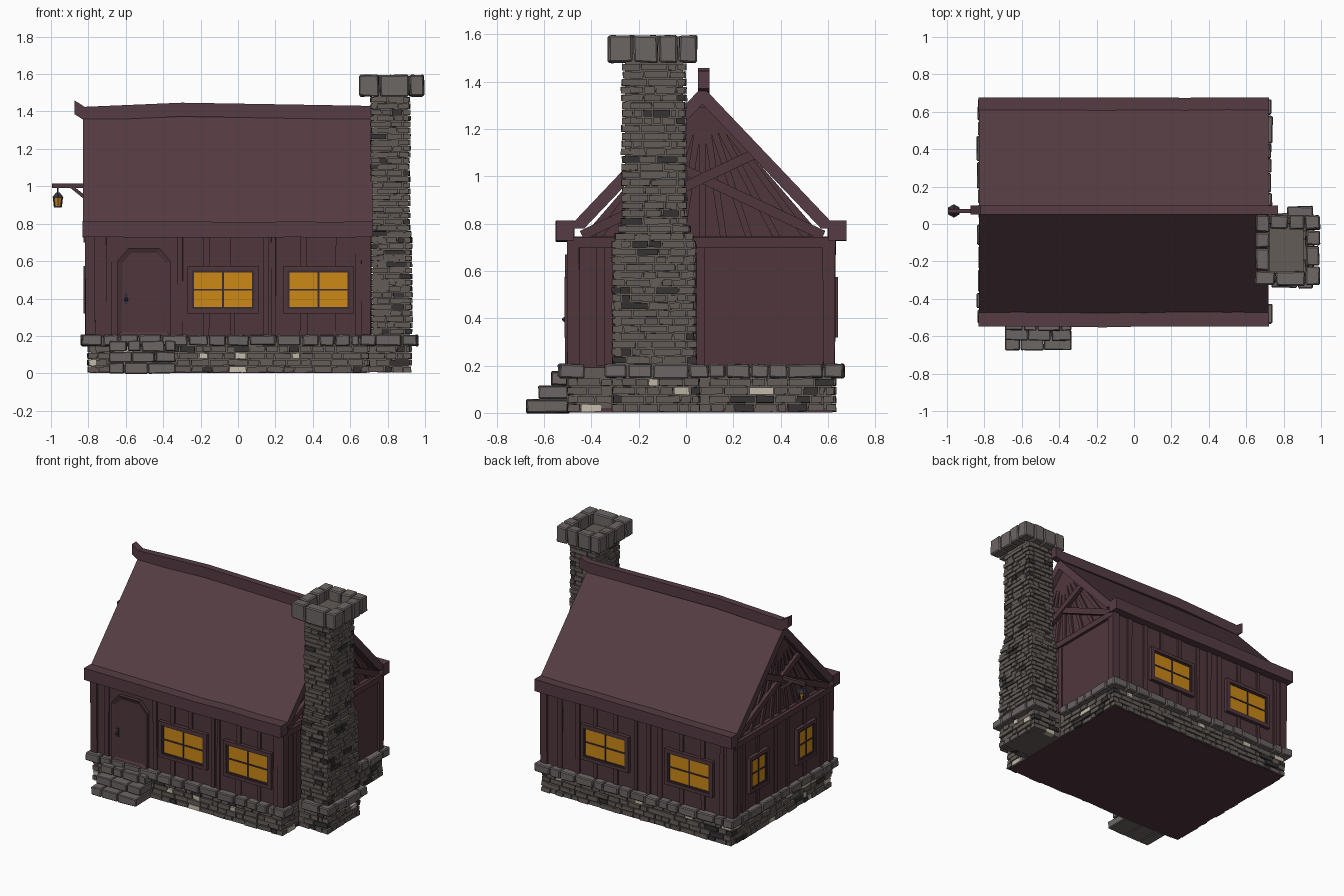
import bpy, bmesh, math, random
from mathutils import Vector, Matrix

if "Cube" in bpy.data.objects:
    bpy.data.objects.remove(bpy.data.objects["Cube"])

random.seed(4)
R = random.uniform


def mat(name, rgb):
    m = bpy.data.materials.new(name)
    m.diffuse_color = (*rgb, 1)
    m.use_nodes = True
    m.node_tree.nodes["Principled BSDF"].inputs["Base Color"].default_value = m.diffuse_color
    return m


ROOF = mat("roof_wood", (0.090, 0.045, 0.056))
WOOD = mat("wall_wood", (0.078, 0.037, 0.046))
TRIM = mat("dark_trim", (0.042, 0.025, 0.036))
BRICK = mat("brick_grey", (0.125, 0.106, 0.096))
DARK = mat("brick_dark", (0.036, 0.033, 0.032))
PALE = mat("brick_pale", (0.55, 0.50, 0.40))
STONE = mat("cap_stone", (0.150, 0.133, 0.127))
GLASS = mat("lit_glass", (0.60, 0.246, 0.008))
IRON = mat("iron", (0.035, 0.030, 0.045))


def make(name, bm, mats, bevel=0):
    bmesh.ops.recalc_face_normals(bm, faces=bm.faces)
    me = bpy.data.meshes.new(name)
    bm.to_mesh(me)
    bm.free()
    for m in mats:
        me.materials.append(m)
    ob = bpy.data.objects.new(name, me)
    bpy.context.collection.objects.link(ob)
    if bevel:
        b = ob.modifiers.new("bevel", 'BEVEL')
        b.width, b.segments = bevel, 1
    return ob


def box(bm, lo, hi, mi=0, M=None, j=0):
    vs = bmesh.ops.create_cube(bm, size=1)["verts"]
    for v in vs:
        p = Vector([lo[i] + (v.co[i] + .5) * (hi[i] - lo[i]) + R(-j, j) for i in range(3)])
        v.co = M @ p if M else p
    for f in {f for v in vs for f in v.link_faces}:
        f.material_index = mi


def frame(o, x, y, z):
    M = Matrix((x, y, z)).transposed().to_4x4()
    M.translation = o
    return M


def bar(bm, p, q, w, d, n, mi=0):
    p, q, n = Vector(p), Vector(q), Vector(n)
    x = (q - p).normalized()
    box(bm, (0, -w / 2, -d / 2), ((q - p).length, w / 2, d / 2), mi, frame(p, x, n.cross(x), n))


def prism(bm, pts, vec):
    a = [bm.verts.new(p) for p in pts]
    b = [bm.verts.new(Vector(p) + Vector(vec)) for p in pts]
    n = len(a)
    for i in range(n):
        bm.faces.new((a[i], a[(i + 1) % n], b[(i + 1) % n], b[i]))
    bm.faces.new(b)
    return bm.faces.new(a[::-1])


def sweep(bm, path, hw, hh):
    rings = [[bm.verts.new((x, y + a * hw, z + b * hh)) for a, b in ((-1, -1), (1, -1), (1, 1), (-1, 1))]
             for x, y, z in path]
    for r, s in zip(rings, rings[1:]):
        for i in range(4):
            bm.faces.new((r[i], r[(i + 1) % 4], s[(i + 1) % 4], s[i]))
    bm.faces.new(rings[0])
    bm.faces.new(rings[-1])


def course(bm, outline, z0, z1, depth, lens, row=0, gap=.006, j=.002, out=.005, pick=lambda: 0):
    """one row of stones walked around a counter-clockwise outline"""
    n = len(outline)
    for i in range(n):
        a, b = Vector(outline[i]), Vector(outline[(i + 1) % n])
        u = (b - a).normalized()
        M = frame((a.x, a.y, 0), (u.x, u.y, 0), (u.y, -u.x, 0), (0, 0, -1))
        t, end = (0, (b - a).length - depth) if row % 2 == 0 else (depth, (b - a).length)
        while t < end - .005:
            s = min(t + R(*lens), end)
            if end - s < lens[0] * .6:
                s = end
            box(bm, (t, -depth, -z1), (s - gap, R(-out, out), -z0 - gap), pick(), M, j)
            t = s


def rect(x0, y0, x1, y1):
    return [(x0, y0), (x1, y0), (x1, y1), (x0, y1)]


def base_outline(o):
    return [(-.8 - o, -.5 - o), (.7 + o, -.5 - o), (.7 + o, -.31 - o), (.925 + o, -.31 - o),
            (.925 + o, .06 + o), (.7 + o, .06 + o), (.7 + o, .63 + o), (-.8 - o, .63 + o)]


# foundation: core, brick rows, capping stones
bm = bmesh.new()
prism(bm, [(x, y, .008) for x, y in base_outline(-.014)], (0, 0, .185))
make("foundation_core", bm, [BRICK])
bm = bmesh.new()
for r in range(4):
    course(bm, base_outline(0), r * .036, r * .036 + .036, .04, (.04, .11), r,
           pick=lambda: random.choices((0, 1, 2), (80, 10, 10))[0])
make("foundation_bricks", bm, [BRICK, DARK, PALE])
bm = bmesh.new()
course(bm, base_outline(.035), .142, .205, .08, (.07, .15), 0, .006, .004, .006)
make("foundation_cap_stones", bm, [STONE], .006)
bm = bmesh.new()
box(bm, (-.79, -.49, .002), (.69, .62, .02))
make("floor", bm, [WOOD])

# front steps
bm = bmesh.new()
for i in range(3):
    x = -.69
    while x < -.335:
        e = min(x + R(.07, .13), -.33)
        e = -.33 if -.33 - e < .05 else e
        box(bm, (x, -.675 + i * .053, i * .059), (e - .005, -.49, i * .059 + .056), 0, None, .003)
        x = e
make("front_steps", bm, [STONE], .005)

# chimney: core, brick rows (wide below, narrow above), hollow cap
bm = bmesh.new()
box(bm, (.722, -.30, .19), (.917, .03, .75))
box(bm, (.725, -.257, .75), (.905, -.013, 1.52))
make("chimney_core", bm, [BRICK])
bm = bmesh.new()
ROWS = 39
for r in range(ROWS):
    z = .205 + r * 1.27 / ROWS
    k = min(max((z - .70) / .10, 0), 1)
    course(bm, rect(.71, -.31 + .04 * k, .928 - .01 * k, .04 - .04 * k), z, z + 1.27 / ROWS, .035, (.035, .12), r,
           pick=lambda: random.choices((0, 1), (91, 9))[0])
make("chimney_bricks", bm, [BRICK, DARK])
bm = bmesh.new()
course(bm, rect(.648, -.328, .995, .047), 1.475, 1.595, .075, (.08, .13), 0, .006, .004, .003)
make("chimney_cap_stones", bm, [STONE], .007)

# walls
bm = bmesh.new()
box(bm, (-.80, -.487, .19), (.695, .617, .745))
make("walls", bm, [WOOD])

FRONT = frame((0, -.487, 0), (1, 0, 0), (0, -1, 0), (0, 0, 1))
BACK = frame((0, .617, 0), (1, 0, 0), (0, 1, 0), (0, 0, 1))
LEFT = frame((-.80, 0, 0), (0, 1, 0), (-1, 0, 0), (0, 0, 1))
RIGHT = frame((.695, 0, 0), (0, 1, 0), (1, 0, 0), (0, 0, 1))

# vertical battens
bm = bmesh.new()
for M, spots in ((FRONT, (-.69, -.31, -.17, -.03, .15, .19, .35, .51, .645)),
                 (BACK, (-.72, -.57, -.40, -.23, -.14, -.04, .12, .28, .42, .56)),
                 (LEFT, (-.38, -.19, .0, .14, .34, .5)), (RIGHT, (-.36, .06))):
    for u in spots:
        w = R(.012, .02)
        box(bm, (u - w, -.01, .2), (u + w, .009, .73), 0, M, .002)
for x in (-.79, .685):
    for y in (-.475, .605):
        box(bm, (x - .026, y - .026, .2), (x + .026, y + .026, .74), 0, None, .003)
make("wall_battens_and_corner_posts", bm, [WOOD])


def window(name, M, u, w, h=.187, v=.447):
    bm = bmesh.new()
    a, b = w / 2, h / 2
    box(bm, (u - a, 0, v - b), (u + a, .014, v + b), 2, M)
    for t, i, d, mi in ((.034, .01, .026, 0), (.011, 0, .02, 1)):
        for s in (-1, 1):
            x0, x1 = sorted((s * (a + i), s * (a + t)))
            box(bm, (u + x0, 0, v - b - t), (u + x1, d, v + b + t), mi, M)
            z0, z1 = sorted((s * (b + i), s * (b + t)))
            box(bm, (u - a - i, 0, v + z0), (u + a + i, d, v + z1), mi, M)
    box(bm, (u - .005, 0, v - b), (u + .005, .019, v + b), 1, M)
    box(bm, (u - a, 0, v - .005), (u + a, .018, v + .005), 1, M)
    make(name, bm, [WOOD, TRIM, GLASS])


for name, M, us, w in (("front", FRONT, (-.08, .43), .31), ("back", BACK, (-.47, .195), .31),
                       ("left", LEFT, (-.19, .345), .15)):
    for i, u in enumerate(us):
        window(f"{name}_window_{i + 1}", M, u, w)

# arched door with sunken panel, and its handle
bm = bmesh.new()
arch = [(-.645, .2), (-.36, .2), (-.36, .60), (-.42, .67), (-.585, .67), (-.645, .60)]
f = prism(bm, [(x, -.512, z) for x, z in arch], (0, .04, 0))
bmesh.ops.recalc_face_normals(bm, faces=bm.faces)
bmesh.ops.inset_individual(bm, faces=[f], thickness=.03, depth=-.012)
make("door", bm, [WOOD])
bm = bmesh.new()
box(bm, (-.608, -.506, .37), (-.59, -.497, .43))
bmesh.ops.create_uvsphere(bm, u_segments=8, v_segments=6, radius=.01, matrix=Matrix.Translation((-.598, -.514, .395)))
make("door_handle", bm, [IRON])

# roof slopes, eave beams and ridge beam
bm = bmesh.new()
prof = [(-.5, .78), (.07, 1.38), (.64, .78), (.57, .78), (.07, 1.305), (-.43, .78)]
prism(bm, [(-.83, y, z) for y, z in prof], (1.55, 0, 0))
make("roof", bm, [ROOF])
bm = bmesh.new()
for y in (-.512, .638):
    sweep(bm, [(-.832 + 1.555 * i / 7, y + R(-.003, .003), .768 + R(-.005, .005)) for i in range(8)], .038, .042)
make("eave_beams", bm, [ROOF])
bm = bmesh.new()
sweep(bm, [(x, .075, z) for x, z in ((-.873, 1.422), (-.82, 1.388), (-.3, 1.41), (.3, 1.4), (.7, 1.393), (.77, 1.408))],
      .024, .037)
make("ridge_beam", bm, [ROOF])

# gable ends: infill, fan of boards, crossed braces, tie beam
for side, s, x in (("left", -1, -.775), ("right", 1, .665)):
    bm = bmesh.new()
    prism(bm, [(x - s * .04, -.45, .73), (x - s * .04, .59, .73), (x - s * .04, .07, 1.33)], (s * .04, 0, 0))
    for y in (-.38, -.25, -.13, -.02, .07, .16, .27, .39, .52):
        bar(bm, (x + s * .004, y, .73), (x + s * .004, .07 + (y - .07) * .08, 1.29), .028, .022, (s, 0, 0))
    for k in (-1, 1):
        bar(bm, (x + s * (.024 + .004 * k), .07 - k * .51, .75), (x + s * (.024 + .004 * k), .07 + k * .22, 1.095),
            .042, .028, (s, 0, 0))
    box(bm, (x, -.49, .70), (x + s * .05, .62, .742)) if s > 0 else box(bm, (x - .05, -.49, .70), (x, .62, .742))
    make(f"{side}_gable", bm, [WOOD])

# lantern bracket
bm = bmesh.new()
bar(bm, (-.78, .07, 1.003), (-.995, .07, 1.003), .022, .022, (0, 1, 0))
bar(bm, (-.80, .07, .925), (-.893, .07, 1.0), .018, .018, (0, 1, 0))
make("lantern_bracket", bm, [WOOD])

# hanging lantern
bm = bmesh.new()
LX, LY = -.963, .07


def cone(r1, r2, z0, z1, mi, seg=6):
    vs = bmesh.ops.create_cone(bm, cap_ends=True, segments=seg, radius1=r1, radius2=r2, depth=z1 - z0,
                               matrix=Matrix.Translation((LX, LY, (z0 + z1) / 2)))["verts"]
    for f in {f for v in vs for f in v.link_faces}:
        f.material_index = mi


cone(.023, .023, .886, .894, 0)
cone(.019, .026, .894, .94, 1)
cone(.036, .01, .94, .968, 0)
cone(.005, .005, .968, 1.0, 0)
for i in range(6):
    a = i * math.pi / 3 + math.pi / 2
    c, s = math.cos(a), math.sin(a)
    bar(bm, (LX + .020 * c, LY + .020 * s, .89), (LX + .027 * c, LY + .027 * s, .943), .006, .006, (-s, c, 0))
make("lantern", bm, [IRON, GLASS])
